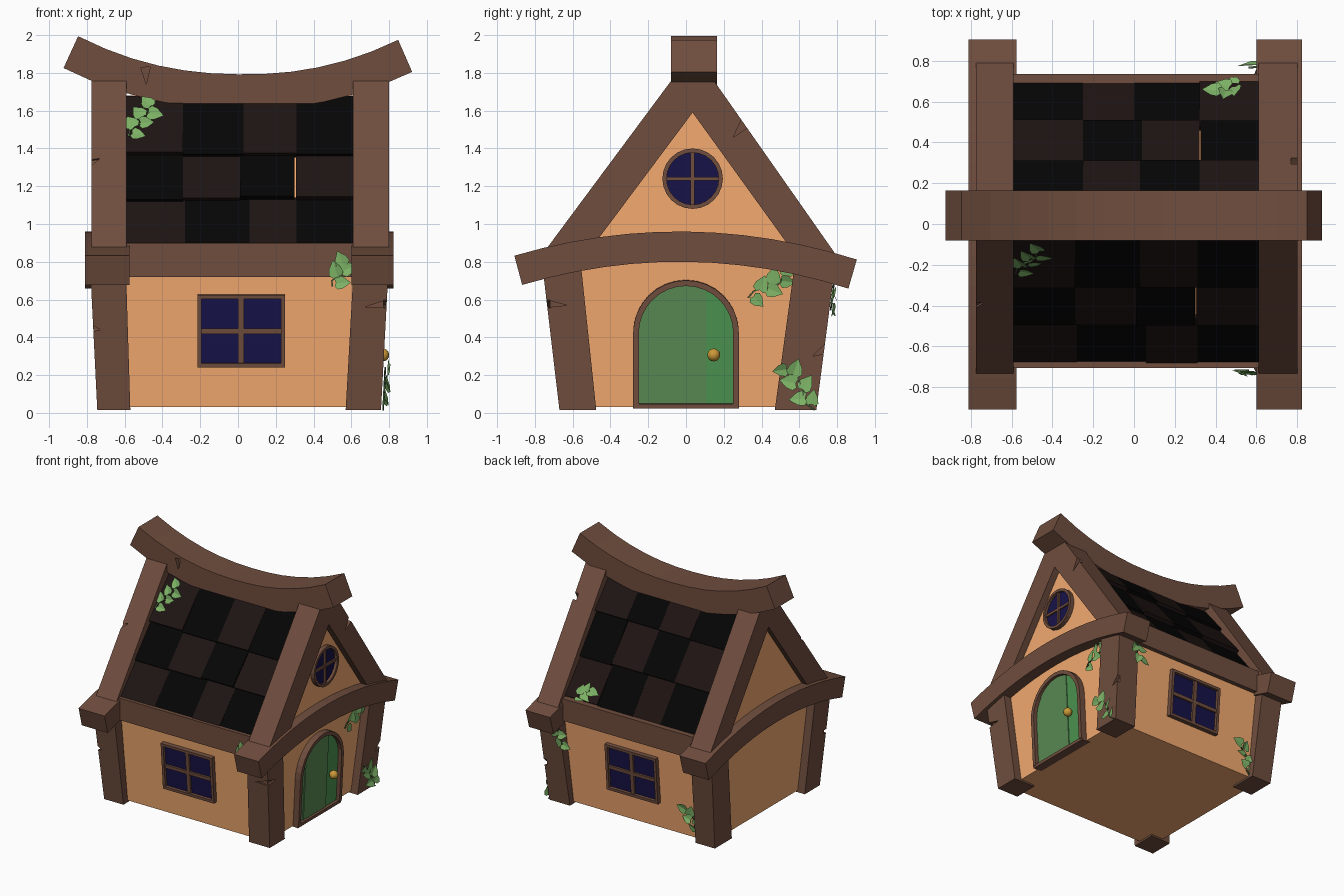
import bpy, bmesh, math, random
from mathutils import Matrix, Vector

if "Cube" in bpy.data.objects:
    bpy.data.objects.remove(bpy.data.objects["Cube"])

random.seed(4)


def mat(name, r, g, b):
    m = bpy.data.materials.new(name)
    m.diffuse_color = (r, g, b, 1)
    m.use_nodes = True
    m.node_tree.nodes["Principled BSDF"].inputs["Base Color"].default_value = m.diffuse_color
    return m


WALL = mat("plaster", .90, .40, .16)
WOOD = mat("wood", .16, .075, .048)
TILE_A = mat("tile_brown", .013, .007, .006)
TILE_B = mat("tile_black", .0015, .0015, .0015)
GLASS = mat("glass", .008, .006, .065)
GREEN_A = mat("door_muted_green", .10, .25, .085)
GREEN_B = mat("door_green", .07, .29, .08)
GOLD = mat("brass", .6, .32, .04)
LEAF = mat("leaf", .2, .44, .13)
STEM = mat("stem", .07, .13, .05)


def finish(name, bm, m):
    me = bpy.data.meshes.new(name)
    bm.to_mesh(me)
    bm.free()
    me.materials.append(m)
    ob = bpy.data.objects.new(name, me)
    bpy.context.collection.objects.link(ob)
    return ob


def loft(name, rings, m, closed=False):
    """Skin equal-sized point rings; cap the ends unless closed."""
    bm = bmesh.new()
    vs = [[bm.verts.new(p) for p in r] for r in rings]
    n = len(rings[0])
    for i in range(len(vs) if closed else len(vs) - 1):
        a, b = vs[i], vs[(i + 1) % len(vs)]
        for j in range(n):
            bm.faces.new((a[j], a[(j + 1) % n], b[(j + 1) % n], b[j]))
    if not closed:
        bm.faces.new(vs[0])
        bm.faces.new(vs[-1])
    bmesh.ops.recalc_face_normals(bm, faces=bm.faces)
    return finish(name, bm, m)


def point(plane, u, v, d):
    return (d, u, v) if plane == 'x' else (u, d, v)


def prism(name, pts, d0, d1, plane, m):
    return loft(name, [[point(plane, u, v, d) for u, v in pts] for d in (d0, d1)], m)


def sweep(name, path, w, d0, d1, plane, m, closed=False):
    """Rectangular bar following a 2D path in a vertical plane."""
    rings, n = [], len(path)
    for i, p in enumerate(path):
        a = path[(i - 1) % n] if closed else path[max(i - 1, 0)]
        b = path[(i + 1) % n] if closed else path[min(i + 1, n - 1)]
        t = (Vector(b) - Vector(a)).normalized() * w / 2
        lo, hi = (p[0] + t.y, p[1] - t.x), (p[0] - t.y, p[1] + t.x)
        rings.append([point(plane, *q, d) for q, d in ((lo, d0), (hi, d0), (hi, d1), (lo, d1))])
    return loft(name, rings, m, closed)


def rect(name, u0, u1, v0, v1, d0, d1, m):
    return prism(name, [(u0, v0), (u1, v0), (u1, v1), (u0, v1)], d0, d1, 'y', m)


def place(obs, loc, turn, tilt=0.0):
    """Parts are made facing -y; tilt them, turn them about z, move to loc."""
    M = Matrix.Translation(loc) @ Matrix.Rotation(math.radians(turn), 4, 'Z') @ Matrix.Rotation(tilt, 4, 'X')
    for o in obs:
        o.data.transform(M)


def notch(target, a, b, out, w=.035, depth=.03):
    """Cut a wedge-shaped crack from a to the tip b on the face looking along out."""
    a, b, out = Vector(a), Vector(b), Vector(out)
    p = (b - a).cross(out).normalized() * w
    cut = loft("cutter", [[q + out * k for q in (a + p, a - p, b)] for k in (.06, -depth)], WOOD)
    cut.hide_render = True
    md = target.modifiers.new("crack", 'BOOLEAN')
    md.operation, md.solver, md.object = 'DIFFERENCE', 'EXACT', cut
    dg = bpy.context.evaluated_depsgraph_get()
    me = bpy.data.meshes.new_from_object(target.evaluated_get(dg))
    target.modifiers.clear()
    target.data = me
    bpy.data.objects.remove(cut)


# House body: flaring walls plus gable prism
loft("walls", [[(l, f, z), (r, f, z), (r, b, z), (l, b, z)]
               for l, r, f, b, z in ((-.68, .695, -.615, .64, .03), (-.72, .735, -.675, .71, .82))], WALL)
prism("gable", [(-.66, .80), (.69, .80), (.035, 1.68)], -.73, .745, 'x', WALL)

# Leaning corner posts
posts = {}
for sx, (b0, b1, t0, t1) in ((-1, (-.745, -.57, -.785, -.595)), (1, (.57, .757, .615, .80))):
    for sy, (c0, c1, s0, s1) in ((-1, (-.67, -.475, -.765, -.56)), (1, (.47, .69, .58, .795))):
        rings = [[(p, r, z), (q, r, z), (q, s, z), (p, s, z)]
                 for p, q, r, s, z in ((b0, b1, c0, c1, .015), (t0, t1, s0, s1, .82))]
        posts[sx, sy] = loft("corner_post", rings, WOOD)

# Fascia beams, arched end beams, rafters and sagging ridge
rect("front_fascia", -.64, .64, .72, .90, -.705, -.60, WOOD)
rect("back_fascia", -.64, .64, .72, .90, .63, .735, WOOD)
T = [i / 6 - 1 for i in range(13)]
rafters = {}
for s, (x0, x1), (r0, r1) in ((-1, (-.81, -.575), (-.775, -.59)), (1, (.60, .822), (.61, .80))):
    sweep("arched_beam", [(.885 * t - .003, .88 - .01 * t - .135 * t * t) for t in T], .16, x0, x1, 'x', WOOD)
    rafters[s, -1] = prism("rafter", [(-.79, .80), (-.07, 1.77), (.035, 1.77), (.035, 1.59), (-.555, .80)],
                           r0, r1, 'x', WOOD)
    rafters[s, 1] = prism("rafter", [(.82, .80), (.14, 1.77), (.035, 1.77), (.035, 1.59), (.605, .80)],
                          r0, r1, 'x', WOOD)
ridge = sweep("ridge_beam", [(.885 * t, 1.70 - .01 * t + .2 * abs(t) ** 2.2) for t in T],
              .185, -.08, .165, 'y', WOOD)

# Cracks in the timber
notch(ridge, (-.49, -.08, 1.83), (-.485, -.08, 1.74), (0, -1, 0), .025)
notch(rafters[1, 1], (.80, .32, 1.54), (.80, .25, 1.46), (1, 0, 0), .03)
notch(rafters[-1, -1], (-.80, -.42, 1.33), (-.73, -.40, 1.36), (0, -.8, .6), .025)
notch(posts[-1, -1], (-.79, -.72, .45), (-.73, -.72, .44), (0, -1, 0), .025)
notch(posts[1, -1], (.81, -.74, .58), (.67, -.74, .56), (0, -1, 0), .025, .02)
notch(posts[1, -1], (.79, -.77, .58), (.79, -.63, .57), (1, 0, 0), .025, .02)
notch(posts[1, 1], (.78, .78, .36), (.78, .67, .30), (1, 0, 0))

# Overlapping checkered roof tiles
front_cols = ([-.6, -.28, .06, .31, .62], [-.6, -.29, .01, .30, .62], [-.6, -.29, .03, .31, .62])
back_cols = ([-.6, -.25, 0, .32, .62], [-.6, -.25, .04, .32, .62], [-.6, -.25, .03, .32, .62])
for e, top, cols, m1, m2, odd in ((-.665, -.05, front_cols, .30, .60, 0), (.68, .13, back_cols, .34, .70, 1)):
    base = Vector((0, e, .89))
    run = Vector((0, top - e, .79))
    out = Vector((0, math.copysign(.79, e), abs(run.y))).normalized()
    for r, (k0, k1) in enumerate(((0, m1 + .02), (m1, m2 + .02), (m2, 1))):
        for c in range(4):
            j = random.uniform(-.008, .008)
            gap = .006 if (r, c) == (1, 3) else 0
            ends = []
            for x in (cols[r][c] + gap, cols[r][c + 1]):
                lo, hi = base + run * (k0 + j), base + run * k1
                lo.x = hi.x = x
                ends.append([lo - out * .02, hi - out * .03, hi - out * .005, lo + out * (.02 + j)])
            loft("roof_tile", ends, TILE_A if (r + c + odd) % 2 == 0 else TILE_B)

# Four-pane windows, front and back
for loc, turn in (((.017, -.646, .435), 0), ((0, .676, .435), 180)):
    w, h, t = .232, .192, .022
    parts = [rect("window_glass", -w + .01, w - .01, -h + .01, h - .01, -.012, .02, GLASS)]
    for s in (-1, 1):
        parts.append(rect("window_jamb", *sorted((s * w, s * (w - t))), -h, h, -.035, .02, WOOD))
        parts.append(rect("window_rail", -w + t, w - t, *sorted((s * h, s * (h - t))), -.035, .02, WOOD))
    parts.append(rect("window_mullion", -.016, .016, -h + t, h - t, -.028, .02, WOOD))
    parts.append(rect("window_crossbar", -w + t, w - t, -.014, .014, -.027, .02, WOOD))
    place(parts, loc, turn, .08)

# Round gable window
circ = [(math.cos(i * math.pi / 12), math.sin(i * math.pi / 12)) for i in range(24)]
parts = [prism("round_glass", [(.15 * u, .15 * v) for u, v in circ], -.012, .01, 'y', GLASS),
         sweep("round_frame", [(.149 * u, .149 * v) for u, v in circ], .022, -.035, .01, 'y', WOOD, True),
         rect("round_mullion", -.01, .01, -.14, .14, -.025, 0, WOOD),
         rect("round_crossbar", -.14, .14, -.01, .01, -.024, 0, WOOD)]
place(parts, (.745, .035, 1.24), 90)

# Arched plank door with frame, sill and knob
R, ZC = .265, .425
arc = [(R * math.cos(a), ZC + R * math.sin(a)) for a in (math.pi * i / 16 for i in range(17))]
parts = [sweep("door_frame", [(R, .04)] + arc + [(-R, .04)], .03, -.05, .03, 'y', WOOD),
         rect("door_sill", -.28, .28, .025, .05, -.045, .03, WOOD)]
for a, b, d, m in ((-.255, -.183, -.020, GREEN_A), (-.183, .107, -.026, GREEN_A), (.107, .255, -.020, GREEN_B)):
    us = [b + (a - b) * i / 8 for i in range(9)]
    top = [(u, ZC + math.sqrt(.258 ** 2 - u * u)) for u in us]
    parts.append(prism("door_plank", [(a, .045), (b, .045)] + top, d, .02, 'y', m))
bm = bmesh.new()
bmesh.ops.create_uvsphere(bm, u_segments=16, v_segments=10, radius=.034,
                          matrix=Matrix.Translation((.147, -.058, .31)))
for f in bm.faces:
    f.smooth = True
parts.append(finish("door_knob", bm, GOLD))
place(parts, (.693, 0, 0), 90, .05)


# Ivy sprigs: a stem with folded heart-shaped leaves
def ivy(loc, turn, tilt, start, end, count=6):
    s, e = Vector(start), Vector(end)
    side = Vector((s.y - e.y, e.x - s.x)).normalized()
    path = [s.lerp(e, i / 6) + side * .018 * math.sin(i * 1.3) for i in range(7)]
    stem = sweep("ivy_stem", path, .008, -.012, -.003, 'y', STEM)
    bm = bmesh.new()
    for i in range(count):
        p = s.lerp(e, (i + .6) / count)
        ang = math.atan2(e.y - s.y, e.x - s.x) + (1 if i % 2 else -1) * random.uniform(.6, 1.3)
        L = random.uniform(.075, .095)
        M = (Matrix.Translation((p.x, -.012 - .002 * i, p.y)) @ Matrix.Rotation(-ang, 4, 'Y')
             @ Matrix.Rotation(random.uniform(-.4, .4), 4, 'X') @ Matrix.Scale(L, 4))
        for k in (-1, 1):
            half = [(.1, 0, 0), (0, -.06, .25 * k), (.2, -.1, .46 * k), (.55, -.08, .38 * k), (1.05, 0, 0)]
            bm.faces.new([bm.verts.new(M @ Vector(q)) for q in half])
    place([stem, finish("ivy_leaves", bm, LEAF)], loc, turn, tilt)


ivy((-.51, -.155, 1.56), 0, -.66, (-.07, -.13), (.06, .07))
ivy((.54, -.71, .75), 0, 0, (-.04, -.08), (.03, .04), 4)
ivy((.735, .44, .67), 90, .05, (-.11, -.06), (.11, .06))
ivy((.768, .59, .16), 90, .05, (.09, -.145), (-.06, .09), 6)
ivy((.60, .765, .60), 180, .12, (-.04, .08), (.02, -.06), 4)
ivy((-.52, .65, .15), 180, .08, (.06, -.11), (-.04, .12), 6)
ivy((.47, .65, .95), 180, -.62, (-.06, -.05), (.05, .03), 5)
